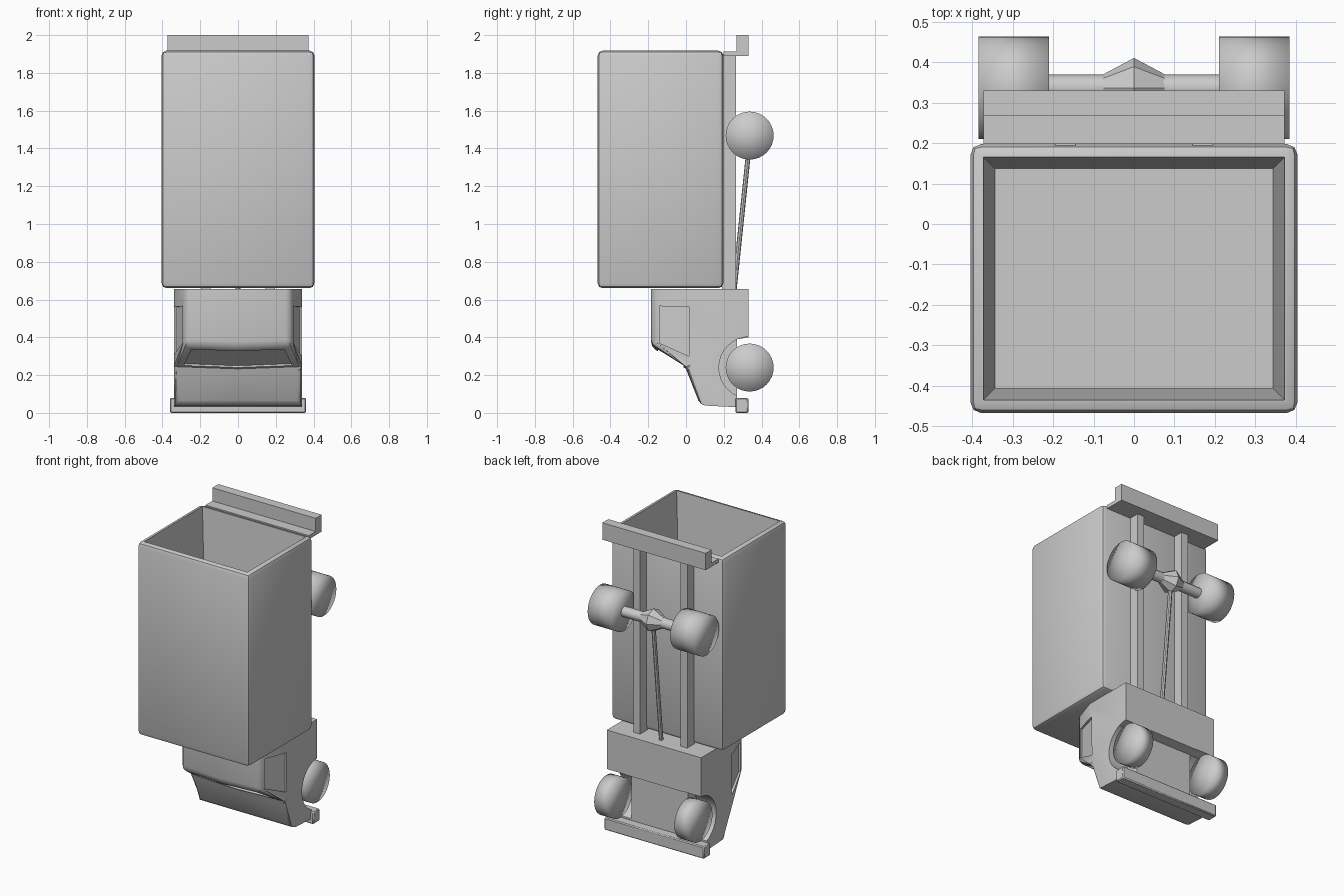
import bpy, bmesh, math
from mathutils import Vector, Matrix

if "Cube" in bpy.data.objects:
    bpy.data.objects.remove(bpy.data.objects["Cube"])


def finish(bm, name, angle=40, smooth_all=False):
    bmesh.ops.recalc_face_normals(bm, faces=bm.faces[:])
    me = bpy.data.meshes.new(name)
    bm.to_mesh(me)
    bm.free()
    ob = bpy.data.objects.new(name, me)
    bpy.context.collection.objects.link(ob)
    shade(ob, angle, smooth_all)
    return ob


def shade(ob, angle=40, smooth_all=False):
    bpy.ops.object.select_all(action='DESELECT')
    bpy.context.view_layer.objects.active = ob
    ob.select_set(True)
    if smooth_all:
        bpy.ops.object.shade_smooth()
    else:
        bpy.ops.object.shade_smooth_by_angle(angle=math.radians(angle))


def box_bm(x0, x1, y0, y1, z0, z1, bevel=0, segments=2):
    bm = bmesh.new()
    bmesh.ops.create_cube(bm, size=1)
    for v in bm.verts:
        v.co = Vector(((x0 + x1) / 2 + v.co.x * (x1 - x0),
                       (y0 + y1) / 2 + v.co.y * (y1 - y0),
                       (z0 + z1) / 2 + v.co.z * (z1 - z0)))
    if bevel:
        bmesh.ops.bevel(bm, geom=bm.edges[:], offset=bevel, segments=segments,
                        profile=0.5, affect='EDGES')
    return bm


def prism_bm(bottom, top):
    """Closed solid between two matching loops."""
    bm = bmesh.new()
    a = [bm.verts.new(p) for p in bottom]
    b = [bm.verts.new(p) for p in top]
    n = len(a)
    bm.faces.new(a[::-1])
    bm.faces.new(b)
    for i in range(n):
        bm.faces.new((a[i], a[(i + 1) % n], b[(i + 1) % n], b[i]))
    bmesh.ops.recalc_face_normals(bm, faces=bm.faces[:])
    return bm


def extrude_x(profile, hw):
    return prism_bm([(-hw, y, z) for y, z in profile], [(hw, y, z) for y, z in profile])


def rod_bm(p, q, r, sides, r2=None):
    p, q = Vector(p), Vector(q)
    bm = bmesh.new()
    rot = (q - p).to_track_quat('Z', 'Y').to_matrix().to_4x4()
    bmesh.ops.create_cone(bm, cap_ends=True, cap_tris=True, segments=sides,
                          radius1=r, radius2=r if r2 is None else r2, depth=(q - p).length,
                          matrix=Matrix.Translation((p + q) / 2) @ rot)
    return bm


def cut(target, bm):
    cutter = finish(bm, "cutter")
    cutter.hide_render = True
    m = target.modifiers.new("cut", 'BOOLEAN')
    m.operation, m.solver, m.object = 'DIFFERENCE', 'EXACT', cutter
    bpy.context.view_layer.objects.active = target
    bpy.ops.object.modifier_apply(modifier=m.name)
    bpy.data.objects.remove(cutter)


# Cargo body with an open, tapering recess in its end
bm = box_bm(-0.405, 0.405, -0.468, 0.198, 0.66, 1.918, 0.027)
bm.faces.ensure_lookup_table()
end = max(bm.faces, key=lambda f: f.calc_center_median().z)
bmesh.ops.inset_region(bm, faces=[end], thickness=0.008)
bmesh.ops.inset_region(bm, faces=[end], thickness=0.04)
bmesh.ops.translate(bm, verts=end.verts[:], vec=(0, 0, -0.33))
finish(bm, "cargo_body")

# Cab: side profile, narrowed towards the roof and bowed at the front
HW, ROOF, REAR = 0.34, -0.185, 0.657
bm = extrude_x([(ROOF, REAR), (ROOF, 0.36), (0.0, 0.245), (0.075, 0.04), (0.27, 0.03),
                (0.27, 0.39), (0.33, 0.40), (0.33, REAR)], HW)
for normal in ((0, 1, 0), (1, 0, 0)):
    bmesh.ops.bisect_plane(bm, geom=bm.verts[:] + bm.edges[:] + bm.faces[:],
                           plane_co=(0, 0, 0), plane_no=normal)


def side_x(y):
    return HW - 0.06 * max(0, -y) / 0.185


for v in bm.verts:
    if abs(v.co.x) > 0.1:
        v.co.x = math.copysign(side_x(v.co.y), v.co.x)
    elif v.co.z < 0.38 and -0.3 < v.co.y < 0.05:
        v.co.z -= 0.012
bm.normal_update()
edges = [e for e in bm.edges if len(e.link_faces) == 2
         and e.calc_face_angle() > math.radians(25)
         and all(v.co.y < 0.2 for v in e.verts)
         and any(v.co.z < REAR - 0.01 for v in e.verts)]
bmesh.ops.bevel(bm, geom=edges, offset=0.028, segments=2, profile=0.5, affect='EDGES')
bmesh.ops.triangulate(bm, faces=bm.faces[:])
cab = finish(bm, "cab")

# Wheel arches and recessed side windows
WY, FZ, RZ = 0.337, 0.24, 1.468
window = [(-0.14, 0.565), (0.015, 0.56), (0.015, 0.30), (-0.14, 0.37)]
for s in (-1, 1):
    cut(cab, rod_bm((s * 0.205, WY, FZ), (s * 0.45, WY, FZ), 0.163, 32))
    cut(cab, prism_bm([(s * (side_x(y) - 0.012), y, z) for y, z in window],
                      [(s * (side_x(y) + 0.06), y, z) for y, z in window]))

# Recessed windscreen
n = Vector((0, -0.115, -0.185)).normalized()
screen = [Vector(p) for p in ((-0.245, -0.15, 0.338), (0, -0.15, 0.327), (0.245, -0.15, 0.338),
                              (0.285, -0.012, 0.252), (0, -0.012, 0.241), (-0.285, -0.012, 0.252))]
cut(cab, prism_bm([p - n * 0.01 for p in screen], [p + n * 0.05 for p in screen]))
shade(cab, 35)

# Bumpers
finish(box_bm(-0.36, 0.36, 0.262, 0.33, 0.0, 0.08, 0.006, 1), "front_bumper")
finish(extrude_x([(0.198, 1.89), (0.33, 1.89), (0.33, 2.0), (0.268, 2.0),
                  (0.268, 1.914), (0.198, 1.914)], 0.373), "rear_bumper")

# Chassis rails and wheels
for s, side in ((-1, "left"), (1, "right")):
    x = s * 0.17
    finish(box_bm(x - 0.025, x + 0.025, 0.19, 0.265, 0.64, 1.9), "chassis_rail_" + side)
    finish(rod_bm((s * 0.24, WY, FZ), (s * 0.338, WY, FZ), 0.127, 32),
           "front_wheel_" + side, smooth_all=True)
    finish(rod_bm((s * 0.21, WY, RZ), (s * 0.385, WY, RZ), 0.127, 32),
           "rear_wheel_" + side, smooth_all=True)
    # Half of the differential, a cone tapering to the axle
    finish(rod_bm((0, WY, RZ), (s * 0.075, WY, RZ), 0.074, 8, 0.034), "differential_" + side)

# Rear axle and drive shaft
finish(rod_bm((-0.22, WY, RZ), (0.22, WY, RZ), 0.033, 12), "rear_axle")
finish(rod_bm((0, 0.255, 0.65), (0, WY, RZ - 0.03), 0.013, 8), "drive_shaft")
